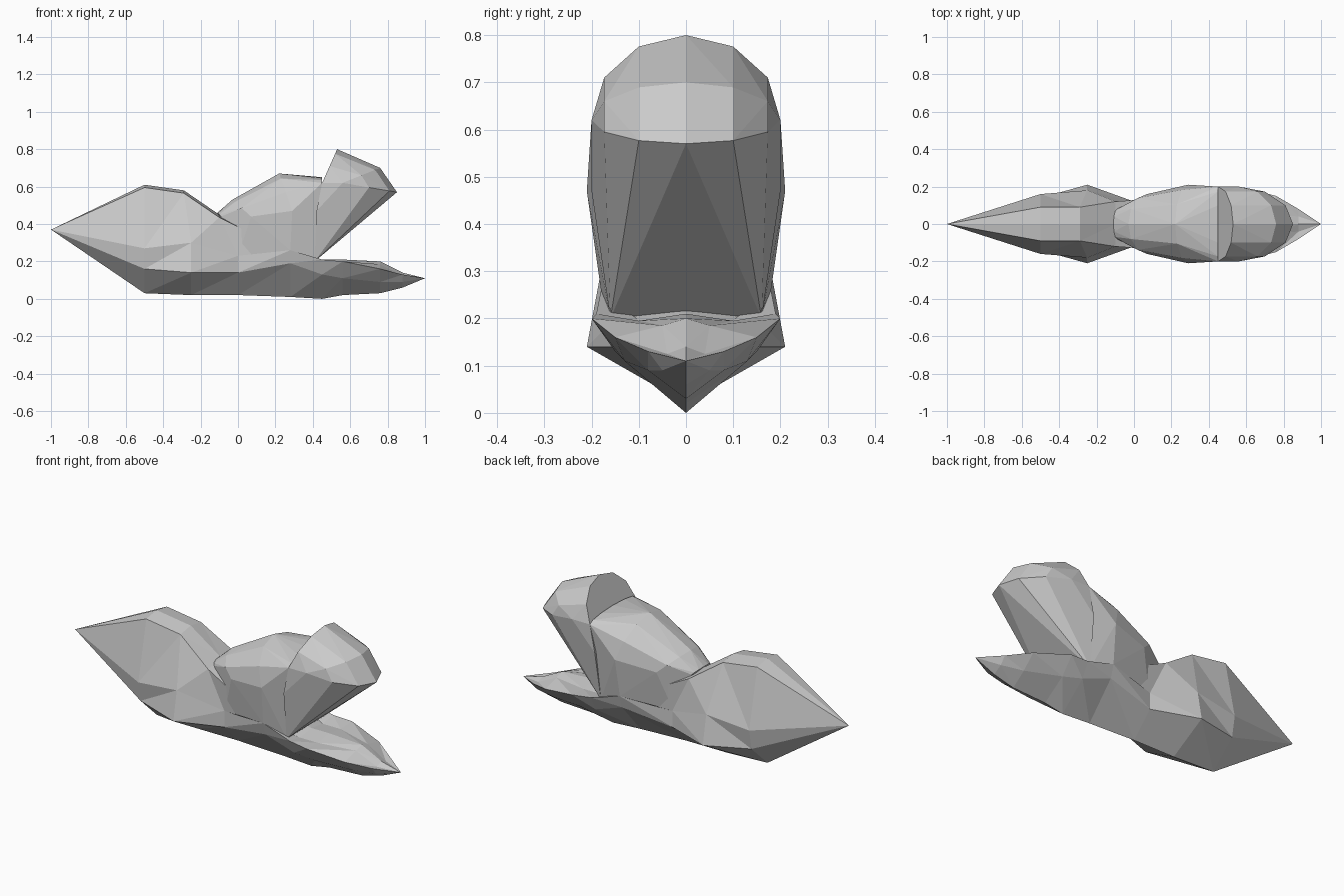
import bpy
import bmesh
from math import sin, cos, pi

default = bpy.data.objects.get("Cube")
if default:
    bpy.data.objects.remove(default, do_unlink=True)

grey = bpy.data.materials.new("plain grey")
grey.use_nodes = True
colour = (0.6, 0.6, 0.6, 1)
grey.diffuse_color = colour
grey.node_tree.nodes["Principled BSDF"].inputs["Base Color"].default_value = colour


def finish(name, bm):
    """Weld the shape and place it in the scene with flat faces."""
    bmesh.ops.remove_doubles(bm, verts=bm.verts, dist=0.001)
    bmesh.ops.recalc_face_normals(bm, faces=bm.faces)
    mesh = bpy.data.meshes.new(name)
    bm.to_mesh(mesh)
    bm.free()
    mesh.materials.append(grey)
    bpy.context.collection.objects.link(bpy.data.objects.new(name, mesh))


def station(x, keel, chine, side, shoulder, ridge, lean=0):
    """Half cross-section from keel to ridge; lean shifts the top along x."""
    top = x + lean
    return [(x, 0, keel), (x, *chine), (x, *side),
            (top, shoulder, ridge - 0.015), (top, 0, ridge)]


def tip(x, z):
    """Cross-section drawn together into one point."""
    return [(x, 0, z)] * len(station(x, z, (0, z), (0, z), 0, z))


def loft(name, sections):
    """Skin the half sections with triangles on both sides."""
    bm = bmesh.new()
    for mirror in (1, -1):
        rows = [[bm.verts.new((x, y * mirror, z)) for x, y, z in section]
                for section in sections]
        for row, following in zip(rows, rows[1:]):
            for a, b, c, d in zip(row, row[1:], following[1:], following):
                bm.faces.new((a, b, c))
                bm.faces.new((a, c, d))
    finish(name, bm)


def hoop(x, z, width, forward=0, rise=0, steps=6):
    """Arch over the centre plane; its crown is moved forward and up."""
    angles = [pi * (i / steps - 0.5) for i in range(steps + 1)]
    return [(x + forward * cos(a), width * sin(a), z + rise * cos(a)) for a in angles]


def pair(x, z, width):
    """Two mirrored corner points."""
    return hoop(x, z, width, steps=1)


def lump(name, *outlines):
    """Faceted convex skin around the given outlines."""
    bm = bmesh.new()
    for outline in outlines:
        for point in outline:
            bm.verts.new(point)
    bmesh.ops.convex_hull(bm, input=bm.verts)
    inner = [v for v in bm.verts if not v.link_faces]
    bmesh.ops.delete(bm, geom=inner, context="VERTS")
    finish(name, bm)


# Long keeled body, from the pointed tail to the low prow
loft("body", [
    tip(x=-1, z=0.37),
    station(x=-0.5, keel=0.03, chine=(0.14, 0.16), side=(0.16, 0.27), shoulder=0.09, ridge=0.61),
    station(x=-0.25, keel=0.02, chine=(0.21, 0.14), side=(0.18, 0.3), shoulder=0.09, ridge=0.58, lean=-0.04),
    station(x=0, keel=0.02, chine=(0.12, 0.14), side=(0.12, 0.23), shoulder=0.12, ridge=0.45, lean=-0.1),
    station(x=0.28, keel=0.01, chine=(0.16, 0.19), side=(0.18, 0.26), shoulder=0.15, ridge=0.26),
    station(x=0.45, keel=0, chine=(0.15, 0.13), side=(0.19, 0.21), shoulder=0.1, ridge=0.21),
    station(x=0.56, keel=0.02, chine=(0.13, 0.11), side=(0.2, 0.2), shoulder=0.1, ridge=0.21),
    station(x=0.76, keel=0.03, chine=(0.08, 0.09), side=(0.15, 0.16), shoulder=0.05, ridge=0.2),
    station(x=0.88, keel=0.06, chine=(0.05, 0.09), side=(0.08, 0.13), shoulder=0.04, ridge=0.14),
    tip(x=1, z=0.11),
])

# Swollen middle lump, arched from the neck up to the front lump
lump(
    "middle_lump",
    hoop(x=-0.09, z=0.44, width=0.08, forward=-0.02, rise=0.02),
    hoop(x=0.07, z=0.44, width=0.16, forward=-0.1, rise=0.09),
    hoop(x=0.29, z=0.47, width=0.21, forward=-0.07, rise=0.2),
    hoop(x=0.45, z=0.62, width=0.2, rise=0.03),
    pair(x=0, z=0.23, width=0.11),
    pair(x=0.28, z=0.26, width=0.18),
    pair(x=0.41, z=0.2, width=0.16),
)

# Raised, overhanging front lump with a rounded crest, brow and rim
lump(
    "front_lump",
    hoop(x=0.45, z=0.62, width=0.2, forward=0.08, rise=0.18),
    hoop(x=0.56, z=0.62, width=0.2, forward=0.2, rise=0.08),
    hoop(x=0.55, z=0.62, width=0.2, forward=0.3, rise=-0.05),
    pair(x=0.42, z=0.47, width=0.2),
    pair(x=0.41, z=0.2, width=0.16),
)
